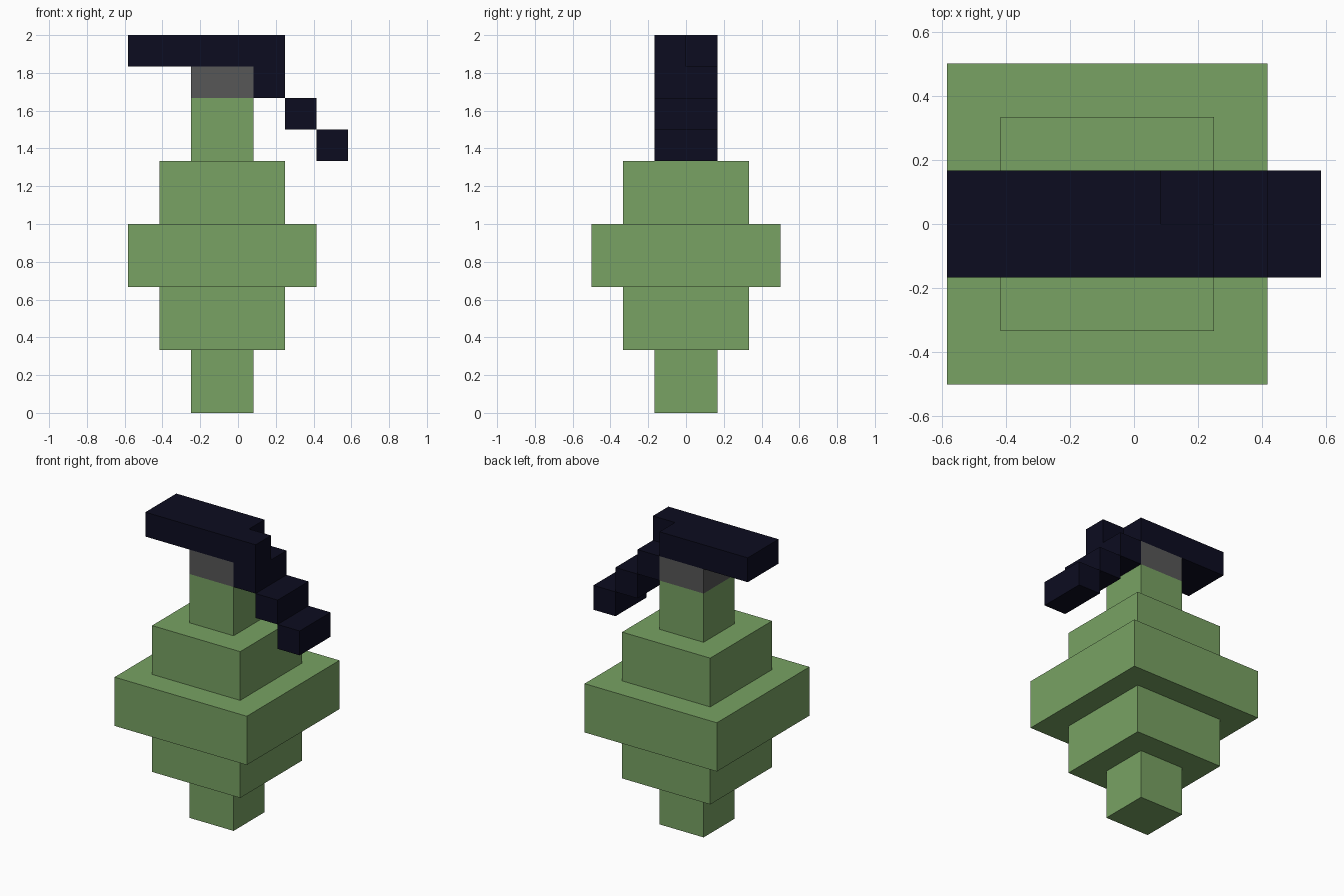
import bpy
from mathutils import Vector

cube = bpy.data.objects.get("Cube")
if cube:
    bpy.data.objects.remove(cube, do_unlink=True)

U = 1 / 6          # one block unit
AXIS = -U / 2      # x of the body's centre line


def material(name, rgb):
    m = bpy.data.materials.new(name)
    m.use_nodes = True
    m.diffuse_color = (*rgb, 1)
    m.node_tree.nodes["Principled BSDF"].inputs["Base Color"].default_value = (*rgb, 1)
    return m


green = material("leaf green", (0.188, 0.361, 0.125))
grey = material("stem grey", (0.095, 0.095, 0.095))
navy = material("dark navy", (0.0037, 0.0037, 0.0144))


def box(name, low, high, mat):
    """Box between two corners, in units; x is measured from the body axis."""
    low, high = Vector(low) * U, Vector(high) * U
    bpy.ops.mesh.primitive_cube_add(size=1)
    ob = bpy.context.object
    ob.name = name
    for v in ob.data.vertices:
        v.co = (low + high) / 2 + v.co * 2 * (high - low) / 2
        v.co.x += AXIS
    ob.data.materials.append(mat)
    return ob


# Stacked square tiers of the body
tiers = ["foot", "lower_tier", "middle_tier", "upper_tier", "neck"]
for i, (name, half) in enumerate(zip(tiers, (1, 2, 3, 2, 1))):
    box(name, (-half, -half, 2 * i), (half, half, 2 * i + 2), green)

# Grey collar above the neck
box("collar", (-1, -1, 10), (1, 1, 11), grey)

# Flat top bar, with a half-width end that leaves a notch at the back
box("top_bar", (-3, -1, 11), (1, 1, 12), navy)
box("top_bar_end", (1, -1, 11), (2, 0, 12), navy)

# Blocks stepping down to the left
for i in range(3):
    box(f"step_{i + 1}", (1 + i, -1, 10 - i), (2 + i, 1, 11 - i), navy)
